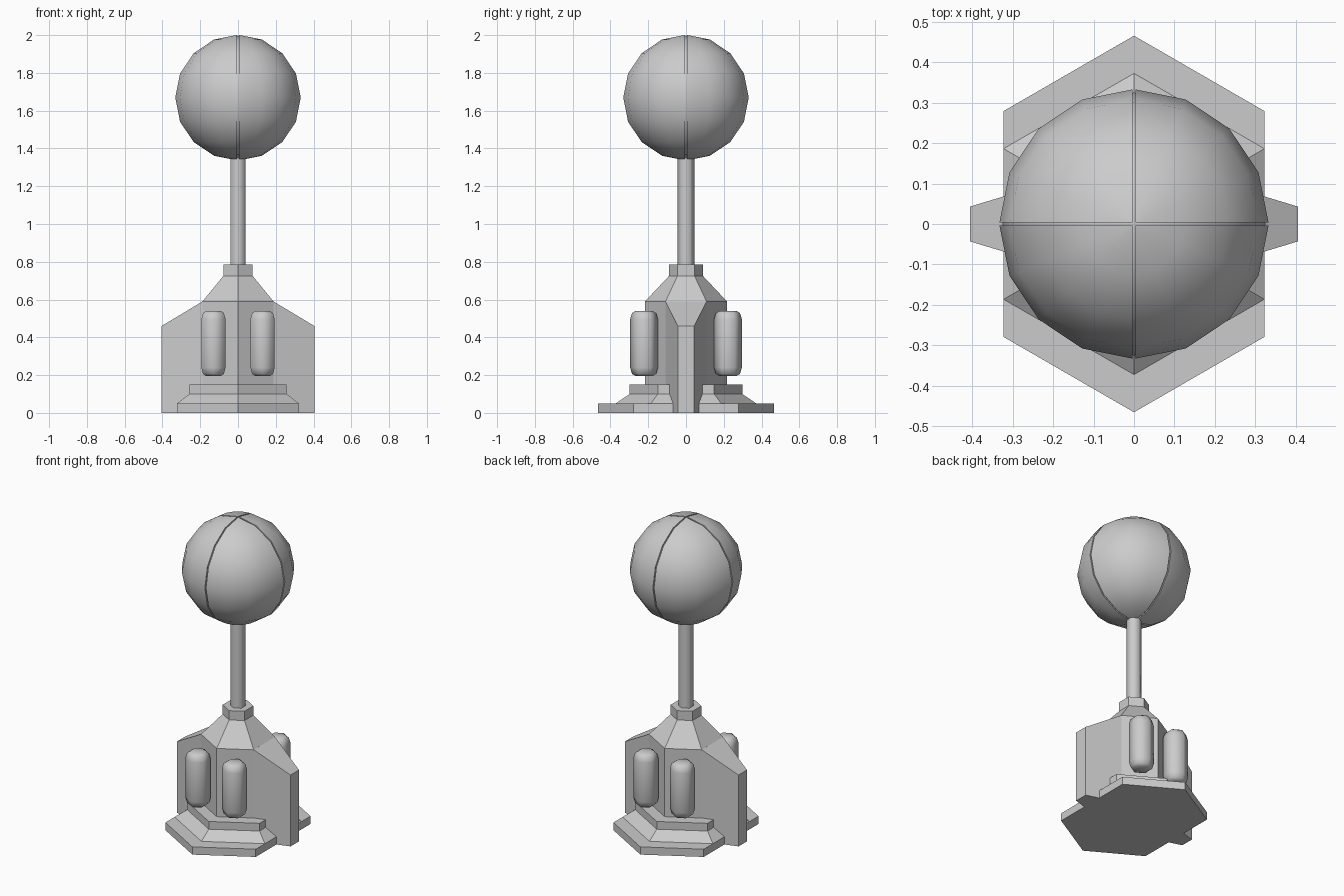
import bpy, bmesh, math
from mathutils import Vector

if "Cube" in bpy.data.objects:
    bpy.data.objects.remove(bpy.data.objects["Cube"])

grey = bpy.data.materials.new("stone grey")
grey.diffuse_color = (0.6, 0.6, 0.6, 1)
grey.use_nodes = True
grey.node_tree.nodes["Principled BSDF"].inputs["Base Color"].default_value = grey.diffuse_color


def finish(bm, name, smooth=None):
    bmesh.ops.remove_doubles(bm, verts=bm.verts, dist=1e-5)
    bmesh.ops.recalc_face_normals(bm, faces=bm.faces)
    mesh = bpy.data.meshes.new(name)
    bm.to_mesh(mesh)
    bm.free()
    mesh.materials.append(grey)
    ob = bpy.data.objects.new(name, mesh)
    bpy.context.collection.objects.link(ob)
    if smooth:
        bpy.ops.object.select_all(action='DESELECT')
        ob.select_set(True)
        bpy.context.view_layer.objects.active = ob
        bpy.ops.object.shade_smooth_by_angle(angle=math.radians(smooth))
    return ob


def hexagon(r):
    # hexagon with corners on the y axis
    return [(r * math.sin(i * math.pi / 3), r * math.cos(i * math.pi / 3)) for i in range(6)]


def loft(name, layers, loc=(0, 0), smooth=None):
    # stacked outlines joined by side walls, closed at both ends
    bm = bmesh.new()
    rings = [[bm.verts.new((x + loc[0], y + loc[1], z)) for x, y in pts] for pts, z in layers]
    n = len(rings[0])
    for a, b in zip(rings, rings[1:]):
        for i in range(n):
            j = (i + 1) % n
            bm.faces.new((a[i], a[j], b[j], b[i]))
    bm.faces.new(rings[0])
    bm.faces.new(rings[-1])
    return finish(bm, name, smooth)


# foot: slab stretched front to back, sloped step and cap
sx, sy, push = 0.322, 0.186, 0.093
slab = [(0, 0.465), (sx, sy + push), (sx, -sy - push),
        (0, -0.465), (-sx, -sy - push), (-sx, sy + push)]
loft("foot_slab", [(slab, 0), (slab, 0.05)])
loft("foot_step", [(hexagon(0.372), 0.05), (hexagon(0.298), 0.10), (hexagon(0.298), 0.15)])

# body: hexagonal core, roof and collar
core, collar = hexagon(0.217), hexagon(0.09)
loft("body_core", [(core, 0), (core, 0.59), (collar, 0.725)])
loft("collar", [(collar, 0.725), (collar, 0.785)])

# tapered side fins with sloping tops
for side, s in (("left", -1), ("right", 1)):
    bm = bmesh.new()
    inner = [(0.188, -0.1085), (0.188, 0.1085)]
    outer = [(0.405, 0.043), (0.405, -0.043)]
    low = [bm.verts.new((s * x, y, 0)) for x, y in inner + outer]
    top = [bm.verts.new((s * x, y, 0.59 if x < 0.3 else 0.46)) for x, y in inner + outer]
    bm.faces.new(low)
    bm.faces.new(top)
    for i in range(4):
        j = (i + 1) % 4
        bm.faces.new((low[i], low[j], top[j], top[i]))
    finish(bm, side + "_fin")

# rounded canisters, a pair on the front and a pair on the back
for x in (-0.13, 0.13):
    for y in (-0.222, 0.222):
        profile = [(0.045, 0.195), (0.064, 0.207), (0.074, 0.24),
                   (0.074, 0.495), (0.064, 0.528), (0.045, 0.54)]
        loft("canister", [(hexagon(r), z) for r, z in profile], (x, y), 65)

# pole
loft("pole", [(hexagon(0.045), 0.78), (hexagon(0.045), 1.40)], smooth=65)

# ball: four quarters separated by narrow grooves around a core
R, CZ, GAP = 0.333, 1.669, 0.004
for q in range(4):
    bm = bmesh.new()
    bmesh.ops.create_uvsphere(bm, u_segments=16, v_segments=8, radius=R)
    a = q * math.pi / 2
    for d in (a, a + math.pi / 2):
        normal = Vector((math.cos(d), math.sin(d), 0))
        bmesh.ops.bisect_plane(bm, geom=bm.verts[:] + bm.edges[:] + bm.faces[:],
                               plane_co=normal * GAP, plane_no=normal, clear_inner=True)
    bmesh.ops.translate(bm, verts=bm.verts, vec=(0, 0, CZ))
    edge_faces = [e for e in bm.edges if e.is_boundary]
    # groove walls: push the open rim a little inward
    ext = bmesh.ops.extrude_edge_only(bm, edges=edge_faces)["geom"]
    for v in ext:
        if isinstance(v, bmesh.types.BMVert):
            v.co = Vector((v.co.x, v.co.y, CZ + (v.co.z - CZ) * 0.96))
            along = Vector((v.co.x, v.co.y, 0))
            k = 0 if abs(v.co.x) < abs(v.co.y) else 1
            if k:
                v.co.x *= 0.96
            else:
                v.co.y *= 0.96
    finish(bm, "ball_quarter", 35)
bm = bmesh.new()
bmesh.ops.create_uvsphere(bm, u_segments=16, v_segments=8, radius=R * 0.975)
bmesh.ops.translate(bm, verts=bm.verts, vec=(0, 0, CZ))
finish(bm, "ball_core", 35)
